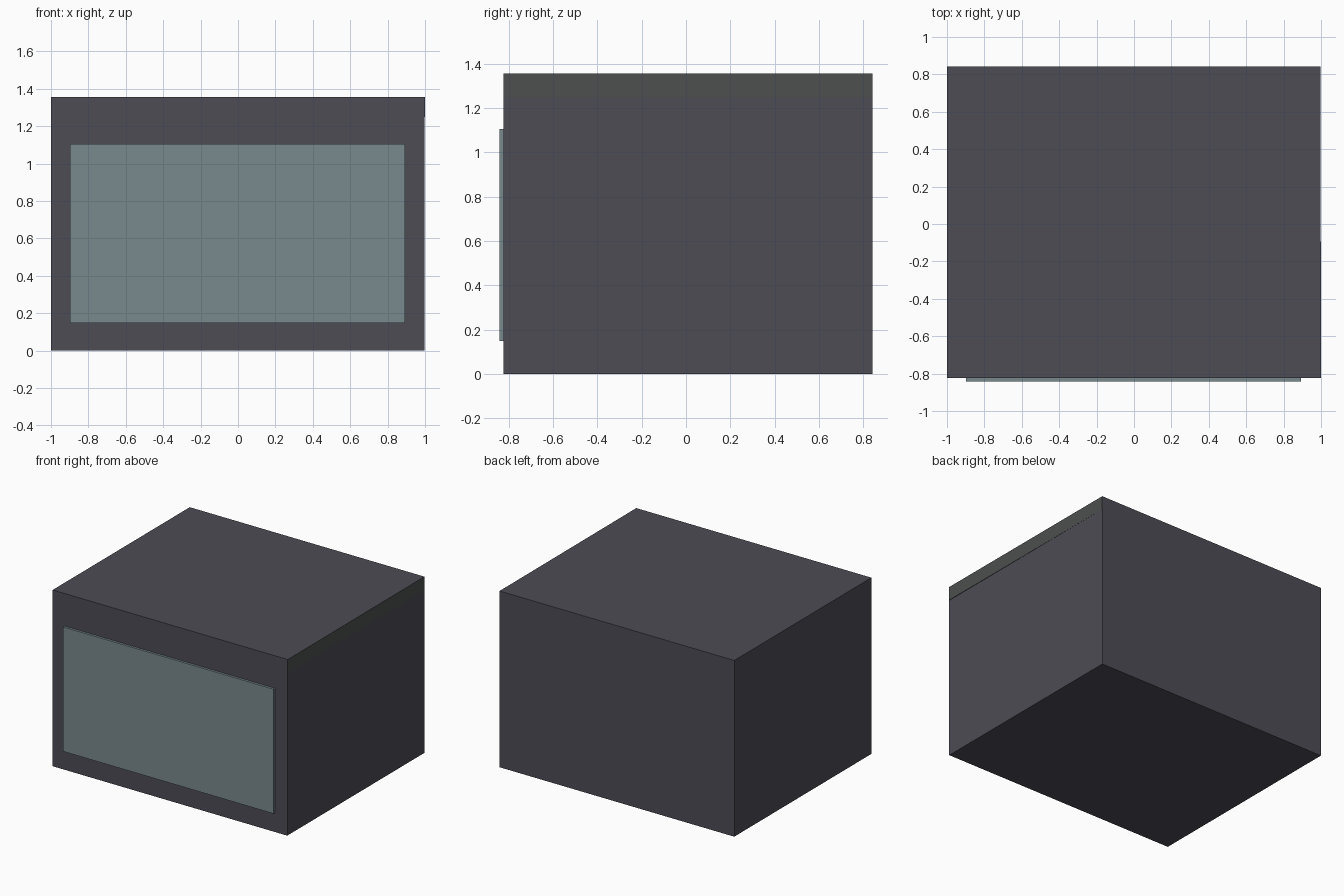
import bpy
import bmesh

if "Cube" in bpy.data.objects:
    bpy.data.objects.remove(bpy.data.objects["Cube"])


def material(name, rgb):
    m = bpy.data.materials.new(name)
    m.diffuse_color = (*rgb, 1)
    m.use_nodes = True
    m.node_tree.nodes["Principled BSDF"].inputs["Base Color"].default_value = m.diffuse_color
    return m


def block(name, lo, hi, mat):
    """Flat-sided box between two corners."""
    bm = bmesh.new()
    bmesh.ops.create_cube(bm, size=1)
    for v in bm.verts:
        v.co = [hi[i] if v.co[i] > 0 else lo[i] for i in range(3)]
    mesh = bpy.data.meshes.new(name)
    bm.to_mesh(mesh)
    bm.free()
    mesh.materials.append(mat)
    ob = bpy.data.objects.new(name, mesh)
    bpy.context.collection.objects.link(ob)
    return ob


dark = material("dark grey", (0.075, 0.072, 0.09))
strip_grey = material("neutral dark grey", (0.075, 0.08, 0.08))
glass = material("grey teal", (0.19, 0.25, 0.27))

# Main case and screen plate on the front
block("case", (-1, -0.824, 0), (0.996, 0.842, 1.355), dark)
block("screen", (-0.897, -0.842, 0.148), (0.893, -0.82, 1.105), glass)

# Thin side strip under the top edge, tapering away towards the back
strip = block("side_strip", (0.99, -0.824, 1.25), (1.0, 0.842, 1.355), strip_grey)
for v in strip.data.vertices:
    if v.co.x > 0.995 and v.co.y > 0:
        v.co.x = 0.9965
